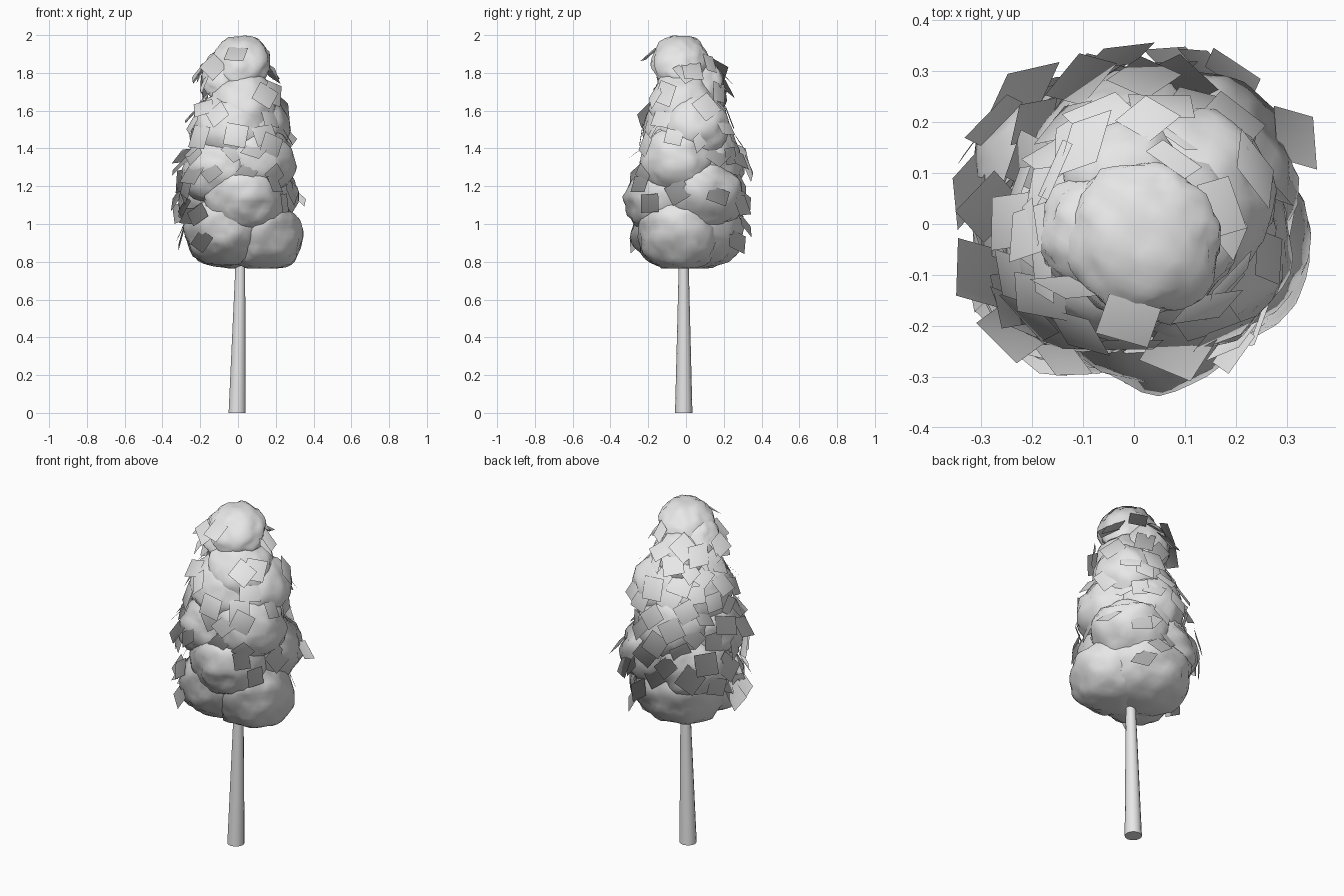
import bpy
import bmesh
import math
import random
from mathutils import Vector, Matrix, noise
from mathutils.bvhtree import BVHTree

random.seed(11)
if "Cube" in bpy.data.objects:
    bpy.data.objects.remove(bpy.data.objects["Cube"], do_unlink=True)

pale_grey = bpy.data.materials.new("pale_grey")
pale_grey.use_nodes = True
GREY = (0.8, 0.8, 0.8, 1)
pale_grey.diffuse_color = GREY
pale_grey.node_tree.nodes["Principled BSDF"].inputs["Base Color"].default_value = GREY
CROWN_CENTRE = Vector((0, 0, 1.42))


def add_object(name, bm, smooth):
    """Turn a bmesh into a smooth shaded grey object with sharp edges kept."""
    mesh = bpy.data.meshes.new(name)
    bm.to_mesh(mesh)
    bm.free()
    obj = bpy.data.objects.new(name, mesh)
    bpy.context.collection.objects.link(obj)
    mesh.materials.append(pale_grey)
    bpy.ops.object.select_all(action="DESELECT")
    obj.select_set(True)
    bpy.context.view_layer.objects.active = obj
    bpy.ops.object.shade_smooth_by_angle(angle=math.radians(smooth))
    return mesh


def round_normals(mesh, weight):
    """Bend foliage normals toward those of one big ball, for a soft crown."""
    bent = []
    for v in mesh.vertices:
        ball = (v.co - CROWN_CENTRE).normalized()
        bent.append(v.normal.lerp(ball, weight).normalized())
    mesh.normals_split_custom_set_from_vertices(bent)


# Trunk: a slim, slightly leaning tapered pole running up into the crown
trunk = bmesh.new()
bmesh.ops.create_cone(trunk, cap_ends=True, segments=14, radius1=0.046,
                      radius2=0.021, depth=1.0,
                      matrix=Matrix.Translation((-0.005, -0.012, 0.5)))
for v in trunk.verts:
    v.co.x += 0.022 * v.co.z
add_object("trunk", trunk, 40)

# Crown: overlapping lumpy lobes, each (x, y, z, radius, half height)
LOBES = [
    (0.02, -0.03, 1.86, 0.15, 0.14),
    (-0.08, -0.02, 1.79, 0.11, 0.13),
    (-0.02, 0.08, 1.73, 0.12, 0.14),
    (0.03, -0.02, 1.64, 0.17, 0.18),
    (0.09, 0.05, 1.52, 0.18, 0.17),
    (-0.05, -0.03, 1.5, 0.19, 0.19),
    (0.11, -0.05, 1.33, 0.19, 0.18),
    (-0.1, -0.05, 1.27, 0.2, 0.18),
    (-0.01, 0.11, 1.32, 0.19, 0.19),
    (0.03, -0.11, 1.12, 0.21, 0.18),
    (0.1, 0.09, 1.14, 0.21, 0.19),
    (-0.1, 0.08, 1.11, 0.21, 0.18),
    (0.13, -0.04, 0.93, 0.21, 0.2),
    (-0.07, -0.08, 0.96, 0.21, 0.19),
    (-0.01, 0.06, 0.95, 0.25, 0.21),
]
crown = bmesh.new()
for x, y, z, radius, height in LOBES:
    lobe = bmesh.ops.create_icosphere(crown, subdivisions=4, radius=1)
    centre = Vector((x, y, z))
    for v in lobe["verts"]:
        direction = v.co.copy()
        lump = 1.01 + 0.11 * noise.noise(direction * 2 + centre * 9)
        lump += 0.06 * noise.noise(direction * 5 + centre * 9)
        v.co = centre + Vector((direction.x * radius, direction.y * radius,
                                direction.z * height)) * lump
        # The underside of the crown is nearly flat
        if v.co.z < 0.81:
            v.co.z = 0.81 + (v.co.z - 0.81) * 0.7
        v.co.z = min(max(v.co.z, 0.765), 2.0)
surface = BVHTree.FromBMesh(crown)
round_normals(add_object("crown_lobes", crown, 60), 0.35)

# Leaf cards: thin square sheets laid loosely over the crown, tipped upward
leaves = bmesh.new()


def add_card(point, normal, outward):
    tilt = Vector([random.uniform(-0.3, 0.3) for _ in range(3)])
    facing = (normal * 0.5 + outward * 0.4 + Vector((0, 0, 0.3)) + tilt).normalized()
    place = (Matrix.Translation(point + outward * 0.02)
             @ facing.to_track_quat("Z", "Y").to_matrix().to_4x4()
             @ Matrix.Rotation(random.uniform(0, math.pi), 4, "Z"))
    bmesh.ops.create_grid(leaves, x_segments=1, y_segments=1,
                          size=random.uniform(0.044, 0.062), matrix=place)


# Front cards (x, z) and cards on the left side (y, z)
FRONT = [(-0.01, 1.9), (-0.17, 1.69), (0.13, 1.68), (0.17, 1.8), (-0.19, 1.8),
         (-0.01, 1.47), (-0.02, 1.38), (0.08, 1.39), (0.13, 1.47), (0.15, 1.57),
         (-0.19, 1.46), (-0.22, 1.37), (-0.13, 1.27), (0.04, 1.27), (0.18, 1.26),
         (-0.2, 1.05), (-0.26, 1.19), (-0.28, 0.93), (-0.18, 0.91), (-0.1, 1.58)]
SIDE = [(0.03, 1.81), (-0.1, 1.69), (0.11, 1.85), (-0.06, 1.46), (0.07, 1.44),
        (-0.04, 1.17), (0.16, 1.15), (-0.18, 1.11), (-0.2, 1.42), (0.19, 1.52),
        (0.22, 1.36), (0.28, 1.1), (-0.23, 1.21), (0.15, 1.36), (0.1, 1.62)]
for cards, outward, across in ((FRONT, Vector((0, -1, 0)), Vector((1, 0, 0))),
                               (SIDE, Vector((1, 0, 0)), Vector((0, 1, 0)))):
    for offset, z in cards:
        start = across * offset + Vector((0, 0, z))
        point, normal, _, _ = surface.ray_cast(start + outward, -outward)
        if point is None:
            point, normal, _, _ = surface.find_nearest(start)
        radial = Vector((point.x, point.y, 0)).normalized()
        add_card(point, normal, radial)

# The back and right side get an even spiral of cards
CARD_COUNT = 56
for i in range(CARD_COUNT):
    angle = math.radians(60 + 165 * ((i * 0.618) % 1))
    z = 0.9 + 0.94 * (i + 0.5) / CARD_COUNT
    outward = Vector((math.cos(angle), math.sin(angle), 0))
    # The lowest lobe at the back stays bare
    if z < 1.05 and math.radians(95) < angle < math.radians(165):
        continue
    point, normal, _, _ = surface.ray_cast(Vector((0, 0, z)) + outward, -outward)
    add_card(point, normal, outward)
round_normals(add_object("leaf_cards", leaves, 60), 0.9)
